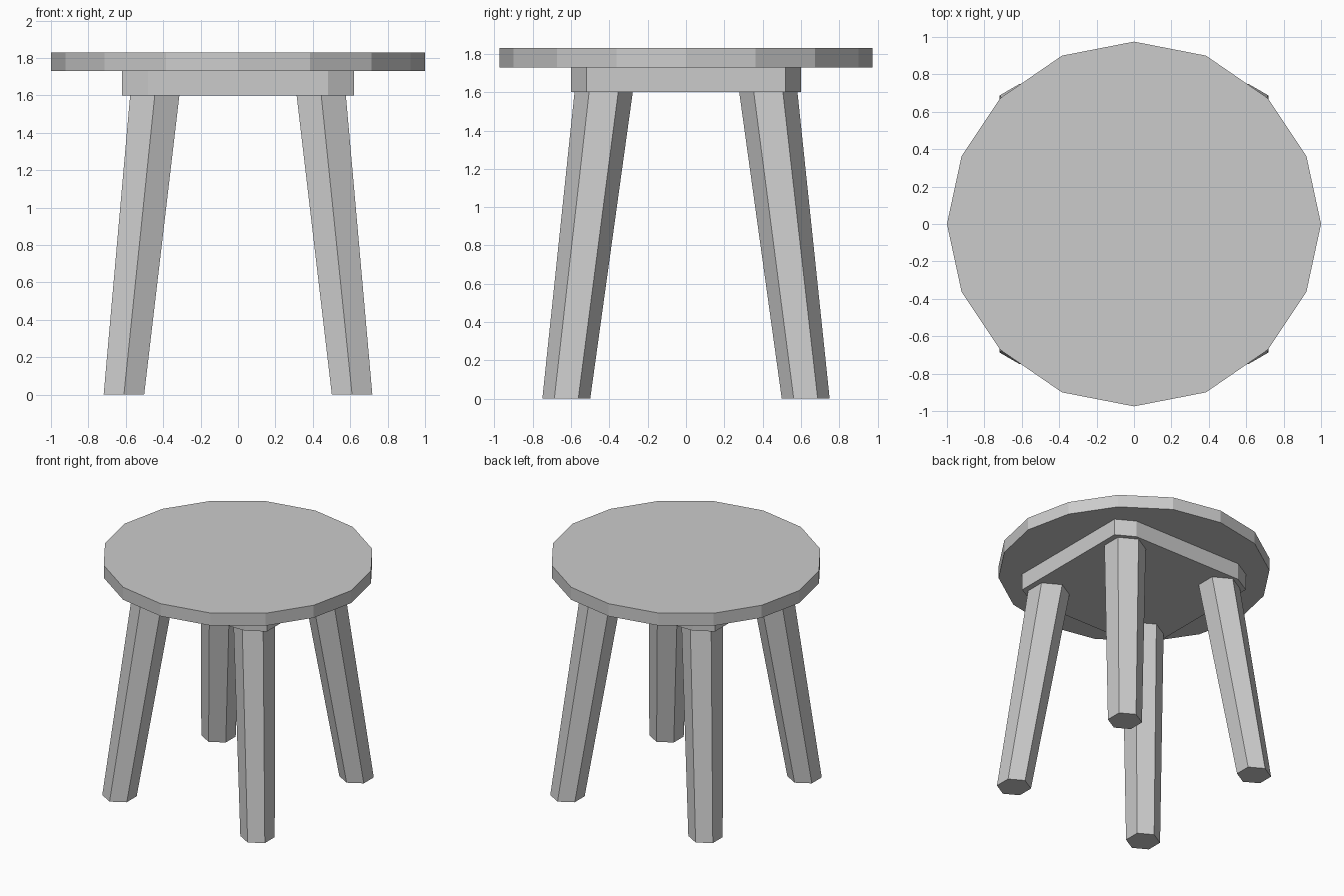
import bpy, bmesh
from math import cos, sin, tau

if "Cube" in bpy.data.objects:
    bpy.data.objects.remove(bpy.data.objects["Cube"])


def loft(name, bottom, top, z0, z1):
    """Closed prism between two matching outlines (counter-clockwise points)."""
    bm = bmesh.new()
    lo = [bm.verts.new((x, y, z0)) for x, y in bottom]
    hi = [bm.verts.new((x, y, z1)) for x, y in top]
    n = len(lo)
    bm.faces.new(lo[::-1])
    bm.faces.new(hi)
    for i in range(n):
        j = (i + 1) % n
        bm.faces.new((lo[i], lo[j], hi[j], hi[i]))
    bmesh.ops.recalc_face_normals(bm, faces=bm.faces)
    mesh = bpy.data.meshes.new(name)
    bm.to_mesh(mesh)
    bm.free()
    obj = bpy.data.objects.new(name, mesh)
    bpy.context.collection.objects.link(obj)
    return obj


def hexagon(cx, cy, r):
    """Hexagon with corners pointing along y."""
    return [(cx - r * sin(tau * i / 6), cy + r * cos(tau * i / 6)) for i in range(6)]


# Sixteen-sided seat: one quarter of the outline, mirrored around
quarter = [(1, 0), (0.922, 0.362), (0.715, 0.673), (0.385, 0.9), (0, 0.975)]
half = quarter + [(-x, y) for x, y in quarter[-2::-1]]
outline = half + [(x, -y) for x, y in half[-2:0:-1]]
loft("seat", outline, outline, 1.73, 1.83)

# Support block under the seat, with clipped corners
corner = [(0.62, 0.52), (0.48, 0.60)]
half = corner + [(-x, y) for x, y in corner[::-1]]
block = half + [(x, -y) for x, y in half[::-1]]
loft("support_block", block, block, 1.60, 1.73)

# Four splayed hexagonal legs, slightly narrower at the foot
for sy, end in ((-1, "front"), (1, "back")):
    for sx, side in ((-1, "left"), (1, "right")):
        loft(f"{end}_{side}_leg",
             hexagon(sx * 0.61, sy * 0.625, 0.125),
             hexagon(sx * 0.445, sy * 0.43, 0.152), 0, 1.60)
